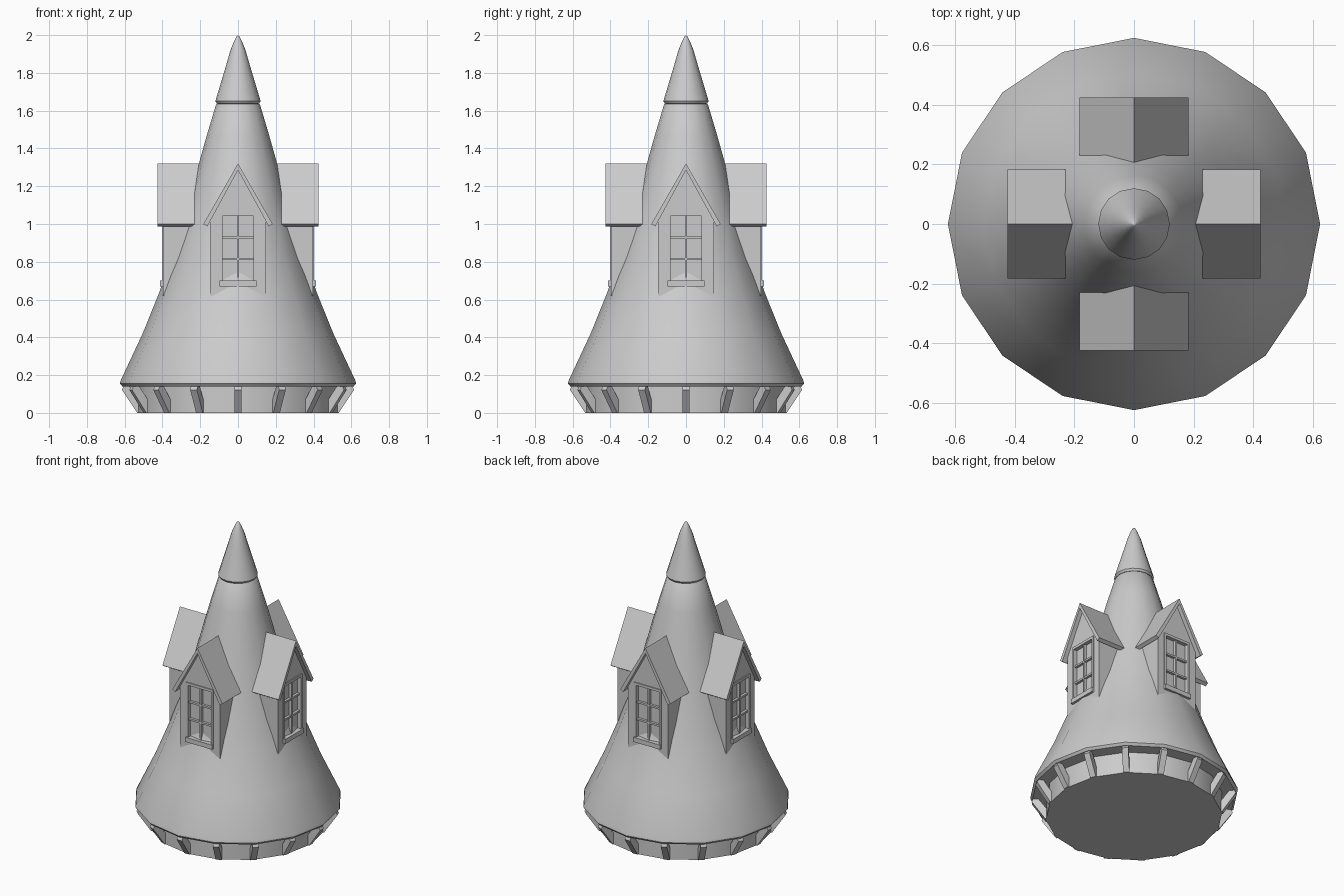
import bpy, bmesh, math
from mathutils import Matrix, Vector

if "Cube" in bpy.data.objects:
    bpy.data.objects.remove(bpy.data.objects["Cube"])

grey = bpy.data.materials.new("plain_grey")
grey.use_nodes = True
grey.diffuse_color = (0.6, 0.6, 0.6, 1)
grey.node_tree.nodes["Principled BSDF"].inputs["Base Color"].default_value = (0.6, 0.6, 0.6, 1)

SIDES = 16


def finish(name, bm, angle=0.0, smooth=False):
    """Turn a bmesh into an object, turned about the z axis."""
    bmesh.ops.recalc_face_normals(bm, faces=bm.faces)
    bm.transform(Matrix.Rotation(angle, 4, "Z"))
    mesh = bpy.data.meshes.new(name)
    bm.to_mesh(mesh)
    bm.free()
    mesh.materials.append(grey)
    obj = bpy.data.objects.new(name, mesh)
    bpy.context.collection.objects.link(obj)
    if smooth:
        bpy.ops.object.select_all(action="DESELECT")
        obj.select_set(True)
        bpy.context.view_layer.objects.active = obj
        bpy.ops.object.shade_smooth_by_angle(angle=math.radians(35))
    return obj


def lathe(name, profile):
    """Closed solid of revolution from (radius, height) points."""
    bm = bmesh.new()
    rings = []
    for r, z in profile:
        if r == 0:
            rings.append([bm.verts.new((0, 0, z))] * SIDES)
            continue
        turns = [2 * math.pi * i / SIDES for i in range(SIDES)]
        rings.append([bm.verts.new((r * math.cos(a), r * math.sin(a), z)) for a in turns])
    for low, high in zip(rings, rings[1:]):
        for i in range(SIDES):
            j = (i + 1) % SIDES
            corners = dict.fromkeys((low[i], low[j], high[j], high[i]))
            bm.faces.new(list(corners))
    for ring in (rings[0], rings[-1]):
        if ring[0] is not ring[1]:
            bm.faces.new(ring)
    return finish(name, bm, smooth=True)


def add_prism(bm, outline, y0, y1):
    """Extrude an (x, z) outline from y0 to y1."""
    face = bm.faces.new([bm.verts.new((x, y0, z)) for x, z in outline])
    grown = bmesh.ops.extrude_face_region(bm, geom=[face])["geom"]
    moved = [v for v in grown if isinstance(v, bmesh.types.BMVert)]
    bmesh.ops.translate(bm, verts=moved, vec=Vector((0, y1 - y0, 0)))


def add_box(bm, x0, x1, y0, y1, z0, z1):
    add_prism(bm, [(x0, z0), (x1, z0), (x1, z1), (x0, z1)], y0, y1)


# Main masses
lathe("base_wall", [(0.53, 0), (0.53, 0.15)])
lathe("cone_roof", [(0.5, 0.14), (0.612, 0.14), (0.625, 0.155), (0.622, 0.17), (0.505, 0.42),
                    (0.42, 0.63), (0.35, 0.82), (0.298, 1.0), (0.254, 1.14), (0.207, 1.32),
                    (0.165, 1.47), (0.117, 1.63), (0.1, 1.645)])
lathe("roof_cap", [(0.1, 1.635), (0.112, 1.637), (0.12, 1.65), (0.09, 1.75), (0.06, 1.85),
                   (0.04, 1.92), (0.022, 1.965), (0.008, 1.993), (0, 2.0)])

# Slanted brackets under the eaves
for i in range(SIDES):
    bm = bmesh.new()
    outline = [(0.5, 0), (0.533, 0), (0.615, 0.122), (0.605, 0.142), (0.575, 0.142), (0.5, 0.035)]
    add_prism(bm, outline, -0.019, 0.019)
    finish("eaves_bracket", bm, 2 * math.pi * i / SIDES)

# Four dormers, each with gabled body, roof and paned window
FRONT = -0.397
SLOPE = 1.75
for side in range(4):
    turn = side * math.pi / 2

    bm = bmesh.new()
    shoulder = 1.29 - 0.147 * SLOPE
    add_prism(bm, [(-0.147, 0.6), (0.147, 0.6), (0.147, shoulder), (0, 1.29), (-0.147, shoulder)],
              FRONT, -0.1)
    body = finish("dormer_body", bm, turn)

    # Window recess
    bm = bmesh.new()
    add_box(bm, -0.09, 0.09, FRONT - 0.05, FRONT + 0.02, 0.685, 1.05)
    cutter = finish("window_cutter", bm, turn)
    cutter.hide_render = True
    cut = body.modifiers.new("window_recess", "BOOLEAN")
    cut.object = cutter
    cut.solver = "EXACT"
    bpy.ops.object.select_all(action="DESELECT")
    body.select_set(True)
    bpy.context.view_layer.objects.active = body
    bpy.ops.object.modifier_apply(modifier=cut.name)
    bpy.data.objects.remove(cutter)

    bm = bmesh.new()
    eave = 1.32 - 0.183 * SLOPE
    add_prism(bm, [(0, 1.32), (0.183, eave), (0.163, eave - 0.013), (0, 1.285),
                   (-0.163, eave - 0.013), (-0.183, eave)], -0.425, -0.1)
    finish("dormer_roof", bm, turn)

    bm = bmesh.new()
    for s in (-1, 1):
        add_box(bm, *sorted((s * 0.098, s * 0.083)), FRONT - 0.006, FRONT + 0.02, 0.7, 1.06)
    add_box(bm, -0.083, 0.083, FRONT - 0.006, FRONT + 0.02, 1.043, 1.06)
    add_box(bm, -0.098, 0.098, FRONT - 0.016, FRONT + 0.02, 0.67, 0.7)
    finish("window_frame", bm, turn)

    bm = bmesh.new()
    add_box(bm, -0.006, 0.006, FRONT + 0.002, FRONT + 0.021, 0.7, 1.045)
    for k in (1, 2):
        z = 0.7 + 0.343 * k / 3
        add_box(bm, -0.085, 0.085, FRONT + 0.004, FRONT + 0.021, z - 0.006, z + 0.006)
    finish("window_bars", bm, turn)
